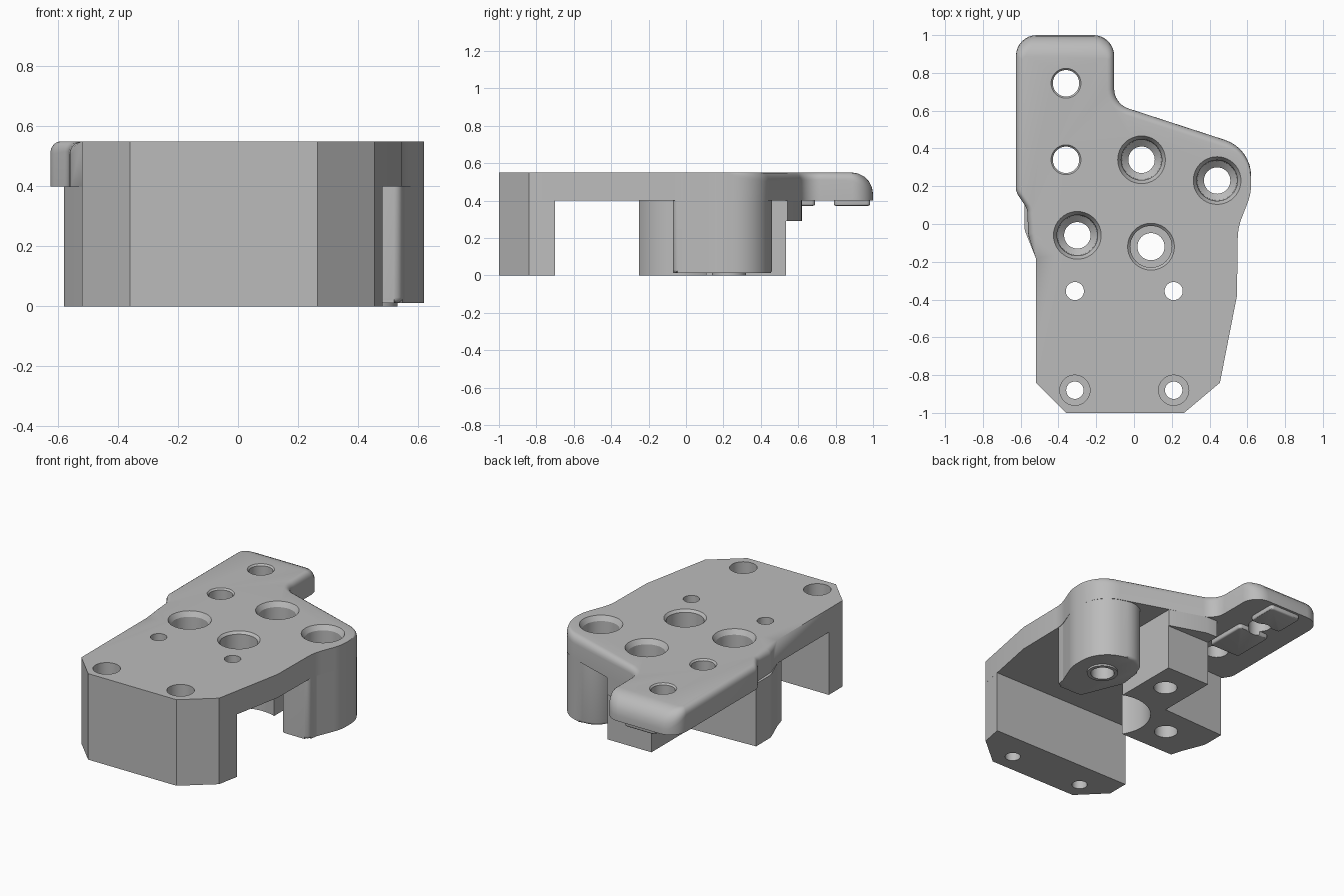
import bpy, bmesh, math
from mathutils import Vector

if "Cube" in bpy.data.objects:
    bpy.data.objects.remove(bpy.data.objects["Cube"])

TOP, UNDER = 0.55, 0.40

grey = bpy.data.materials.new("plain grey")
grey.use_nodes = True
grey.diffuse_color = (0.5, 0.5, 0.5, 1)
grey.node_tree.nodes["Principled BSDF"].inputs["Base Color"].default_value = (0.5, 0.5, 0.5, 1)


def rounded(corners, seg=8):
    """Outline with each (x, y, radius) corner filleted; radius 0 stays sharp."""
    out, n = [], len(corners)
    for i, (x, y, r) in enumerate(corners):
        p = Vector((x, y))
        if r == 0:
            out.append(p)
            continue
        a = (Vector(corners[i - 1][:2]) - p).normalized()
        b = (Vector(corners[(i + 1) % n][:2]) - p).normalized()
        half = a.angle(b) / 2
        centre = p + (a + b).normalized() * (r / math.sin(half))
        start = p + a * (r / math.tan(half)) - centre
        end = p + b * (r / math.tan(half)) - centre
        sweep = start.angle_signed(end)
        for k in range(seg + 1):
            t = -sweep * k / seg
            c, s = math.cos(t), math.sin(t)
            out.append(centre + Vector((c * start.x - s * start.y, s * start.x + c * start.y)))
    return out


def loft(bm, rings):
    """Closed solid through rings of 3D points."""
    loops = [[bm.verts.new(p) for p in ring] for ring in rings]
    n = len(loops[0])
    for lo, hi in zip(loops, loops[1:]):
        for i in range(n):
            j = (i + 1) % n
            bm.faces.new((lo[i], lo[j], hi[j], hi[i]))
    bm.faces.new(loops[0][::-1])
    bm.faces.new(loops[-1])


def finish(bm, name):
    bmesh.ops.remove_doubles(bm, verts=bm.verts, dist=1e-4)
    bmesh.ops.dissolve_degenerate(bm, edges=bm.edges, dist=1e-5)
    bmesh.ops.recalc_face_normals(bm, faces=bm.faces)
    mesh = bpy.data.meshes.new(name)
    bm.to_mesh(mesh)
    bm.free()
    mesh.materials.append(grey)
    obj = bpy.data.objects.new(name, mesh)
    bpy.context.collection.objects.link(obj)
    return obj


def prism(name, outline, z0, z1, soft=0):
    """Extruded outline, optionally with a softened lower edge."""
    bm = bmesh.new()
    rings = [[(p.x, p.y, z) for p in outline] for z in (z0, z1)]
    loft(bm, rings)
    if soft:
        low = [e for e in bm.edges if all(v.co.z < z0 + 1e-4 for v in e.verts)]
        bmesh.ops.bevel(bm, geom=low, offset=soft, segments=3, affect='EDGES', profile=0.5)
    return finish(bm, name)


def lathe(bm, x, y, profile, seg=40):
    """Turned solid from (radius, z) pairs."""
    turn = [2 * math.pi * k / seg for k in range(seg)]
    loft(bm, [[(x + r * math.cos(t), y + r * math.sin(t), z) for t in turn] for r, z in profile])


# Top plate: outer corner (x, y, radius) paired with the matching top-face corner
pairs = [
    ((-0.36, -1, 0), (-0.36, -1, 0)),
    ((0.265, -1, 0), (0.265, -1, 0)),
    ((0.455, -0.84, 0), (0.455, -0.84, 0)),
    ((0.545, -0.38, 0), (0.545, -0.38, 0)),
    ((0.55, -0.02, 0.3), (0.55, -0.02, 0.3)),
    ((0.62, 0.16, 0.28), (0.62, 0.16, 0.28)),
    ((0.62, 0.4, 0.2), (0.62, 0.36, 0.18)),
    ((-0.105, 0.636, 0.11), (-0.14, 0.61, 0.14)),
    ((-0.105, 1, 0.11), (-0.14, 0.885, 0.015)),
    ((-0.625, 1, 0.11), (-0.59, 0.885, 0.015)),
    ((-0.625, 0.17, 0.08), (-0.59, 0.16, 0.08)),
    ((-0.565, 0.08, 0.08), (-0.535, 0.08, 0.08)),
    ((-0.56, -0.06, 0.1), (-0.52, -0.05, 0.1)),
    ((-0.52, -0.18, 0), (-0.52, -0.18, 0)),
    ((-0.52, -0.84, 0), (-0.52, -0.84, 0)),
]
outer = rounded([a for a, b in pairs])
inner = rounded([b for a, b in pairs])
rings = [[(p.x, p.y, UNDER) for p in outer]]
STEPS = 5
for k in range(STEPS + 1):
    t = math.pi / 2 * k / STEPS
    ring = []
    for p, q in zip(outer, inner):
        drop = min((p - q).length * 1.1, 0.115)
        m = p.lerp(q, 1 - math.cos(t))
        ring.append((m.x, m.y, TOP - drop * (1 - math.sin(t))))
    rings.append(ring)
bm = bmesh.new()
loft(bm, rings)
top_plate = finish(bm, "top_plate")

# Front leg
front_leg = prism("front_leg", rounded([
    (-0.36, -1, 0), (0.265, -1, 0), (0.455, -0.84, 0),
    (0.482, -0.7, 0), (-0.52, -0.7, 0), (-0.52, -0.84, 0)]), 0, UNDER)

# Centre block, its clearance notch and the raised step behind it
center_block = prism("center_block", rounded([
    (-0.5, -0.25, 0), (0.18, -0.25, 0), (0.18, 0.535, 0), (-0.13, 0.535, 0),
    (-0.13, 0.14, 0), (-0.58, 0.12, 0), (-0.58, -0.03, 0.1), (-0.52, -0.18, 0.05)]), 0, UNDER)
step_block = prism("step_block", rounded([
    (-0.13, 0.535, 0), (0.18, 0.535, 0), (0.18, 0.542, 0),
    (-0.05, 0.618, 0), (-0.13, 0.62, 0)]), 0.29, UNDER)

# Side column with a small raised ring beneath
side_column = prism("side_column", rounded([
    (0.36, -0.07, 0.04), (0.545, -0.07, 0.03), (0.555, 0, 0.05), (0.62, 0.16, 0.28),
    (0.62, 0.4, 0.2), (0.29, 0.5, 0.13), (0.25, 0.2, 0.1)]), 0.012, UNDER, soft=0.018)
bm = bmesh.new()
lathe(bm, 0.44, 0.23, [(0.092, 0), (0.092, 0.02)])
column_ring = finish(bm, "column_ring")


# Pads under the rear tab
def pad(name, y0, y1):
    return prism(name, rounded([(-0.47, y0, 0.02), (-0.25, y0, 0.02),
                                (-0.25, y1, 0.02), (-0.47, y1, 0.02)], 4), 0.372, UNDER, soft=0.01)


pads = [pad("tab_pad_inner", 0.41, 0.69), pad("tab_pad_outer", 0.79, 0.985)]

# Hole cutters
bm = bmesh.new()
for x, y in [(-0.36, 0.745), (-0.36, 0.34)]:
    lathe(bm, x, y, [(0.07, -0.1), (0.07, 0.54), (0.08, 0.551), (0.08, 0.7)])
for x, y in [(0.04, 0.34), (0.44, 0.23), (-0.3, -0.06)]:
    lathe(bm, x, y, [(0.07, -0.1), (0.07, 0.25), (0.105, 0.28), (0.108, 0.52), (0.127, 0.551), (0.127, 0.7)])
lathe(bm, 0.09, -0.12, [(0.072, -0.1), (0.072, 0.44), (0.11, 0.441), (0.11, 0.535), (0.125, 0.551), (0.125, 0.7)])
for x in (-0.313, 0.21):
    lathe(bm, x, -0.355, [(0.048, -0.1), (0.048, 0.7)])
    lathe(bm, x, -0.88, [(0.046, -0.1), (0.046, 0.44), (0.08, 0.441), (0.08, 0.7)])
holes = finish(bm, "hole_cutter")
bm = bmesh.new()
lathe(bm, 0.09, -0.12, [(0.245, -0.1), (0.245, 0.7)], 64)
notch = finish(bm, "notch_cutter")


def cut(obj, cutter):
    mod = obj.modifiers.new("cut", 'BOOLEAN')
    mod.operation, mod.solver, mod.object = 'DIFFERENCE', 'EXACT', cutter
    bpy.context.view_layer.update()
    graph = bpy.context.evaluated_depsgraph_get()
    mesh = bpy.data.meshes.new_from_object(obj.evaluated_get(graph))
    obj.modifiers.clear()
    obj.data = mesh


cut(center_block, notch)
parts = [top_plate, front_leg, center_block, step_block, side_column, column_ring] + pads
for part in (top_plate, front_leg, center_block, side_column, column_ring, *pads):
    cut(part, holes)
for cutter in (holes, notch):
    cutter.hide_render = True
    bpy.data.objects.remove(cutter)

# Smooth curved walls, keep hard edges
bpy.ops.object.select_all(action='DESELECT')
for part in parts:
    part.select_set(True)
bpy.context.view_layer.objects.active = top_plate
bpy.ops.object.shade_smooth_by_angle(angle=math.radians(30))
